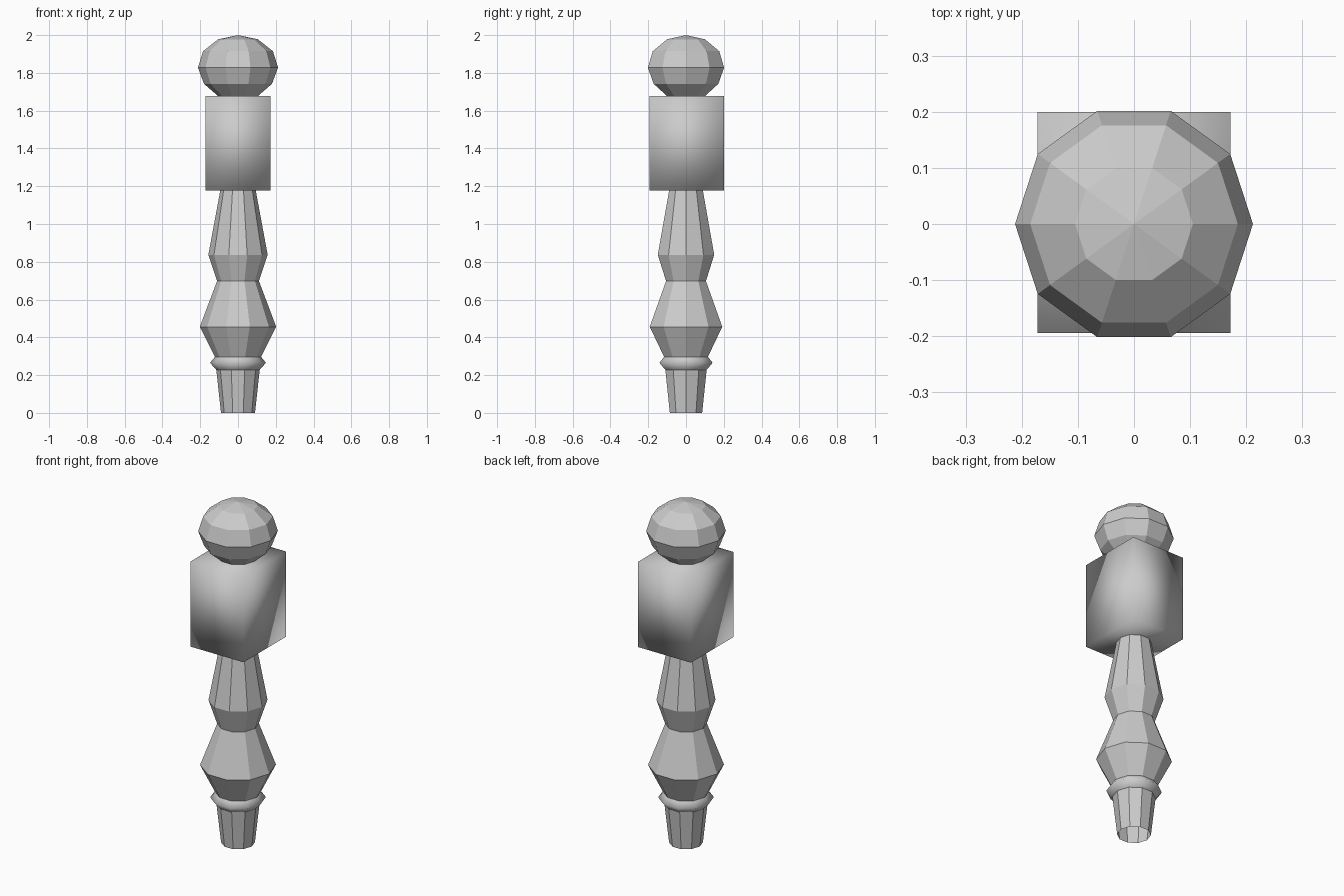
import bpy, bmesh
from math import cos, sin, tau

cube = bpy.data.objects.get("Cube")
if cube:
    bpy.data.objects.remove(cube, do_unlink=True)

SIDES = 10
grey = bpy.data.materials.new("plain_grey")
grey.use_nodes = True
colour = (0.6, 0.6, 0.6, 1)
grey.diffuse_color = colour
grey.node_tree.nodes["Principled BSDF"].inputs["Base Color"].default_value = colour


def finish(name, bm, smooth=False):
    bmesh.ops.recalc_face_normals(bm, faces=bm.faces)
    for face in bm.faces:
        face.smooth = smooth
    mesh = bpy.data.meshes.new(name)
    bm.to_mesh(mesh)
    bm.free()
    mesh.materials.append(grey)
    obj = bpy.data.objects.new(name, mesh)
    bpy.context.collection.objects.link(obj)
    return obj


def turned(name, profile, smooth=False):
    """Ten-sided lathe of (radius, height) pairs; radius 0 makes a pole."""
    bm = bmesh.new()
    rings = []
    for r, z in profile:
        if r == 0:
            rings.append([bm.verts.new((0, 0, z))] * SIDES)
        else:
            rings.append([bm.verts.new((r * cos(tau * i / SIDES), r * sin(tau * i / SIDES), z))
                          for i in range(SIDES)])
    for low, high in zip(rings, rings[1:]):
        for i in range(SIDES):
            j = (i + 1) % SIDES
            corners = [low[i], low[j], high[j], high[i]]
            bm.faces.new(list(dict.fromkeys(corners)))
    return finish(name, bm, smooth)


# Turned leg, open at the foot
turned("foot", [(0.09, 0), (0.115, 0.228)])
turned("collar", [(0.115, 0.228), (0.148, 0.265), (0.122, 0.297)], smooth=True)
turned("lower_bulb", [(0.122, 0.297), (0.202, 0.456), (0.111, 0.698)])
turned("upper_bulb", [(0.111, 0.698), (0.157, 0.837), (0.094, 1.177)])

# Square block with softly shaded corners
bm = bmesh.new()
bmesh.ops.create_cube(bm, size=1)
for v in bm.verts:
    v.co = (v.co.x * 0.344, v.co.y * 0.394 + 0.003, v.co.z * 0.5 + 1.427)
finish("square_block", bm, smooth=True)

# Faceted ball finial
turned("ball_finial", [(0.105, 1.677), (0.18, 1.742), (0.212, 1.828),
                       (0.185, 1.915), (0.105, 1.978), (0, 2.0)])
